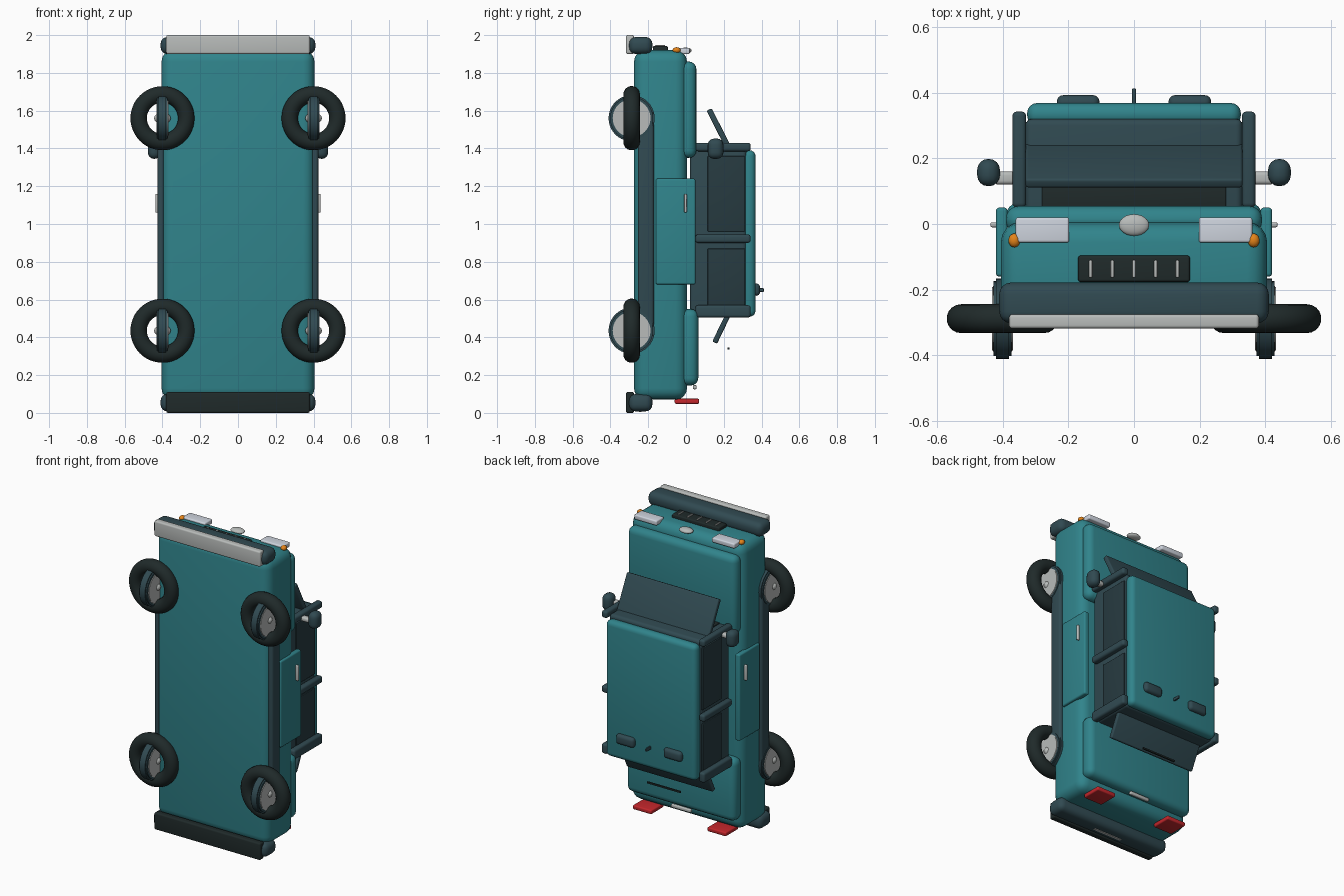
import bpy, bmesh, math
from mathutils import Matrix, Vector

cube = bpy.data.objects.get("Cube")
if cube:
    bpy.data.objects.remove(cube, do_unlink=True)


def material(name, r, g, b):
    m = bpy.data.materials.new(name)
    m.use_nodes = True
    m.diffuse_color = (r, g, b, 1)
    m.node_tree.nodes["Principled BSDF"].inputs["Base Color"].default_value = (r, g, b, 1)
    return m


TEAL = material("teal paint", 0.03, 0.23, 0.26)
SLATE = material("slate trim", 0.03, 0.068, 0.083)
GLASS = material("dark glass", 0.02, 0.043, 0.052)
BLACK = material("black rubber", 0.014, 0.023, 0.023)
CHROME = material("chrome", 0.48, 0.5, 0.49)
LAMP = material("lamp white", 0.62, 0.66, 0.73)
RED = material("red lamp", 0.55, 0.02, 0.025)
ORANGE = material("orange lamp", 0.78, 0.23, 0.01)


def finish(name, bm, mat, spot=(0, 0, 0), rot=None):
    if rot:
        bm.transform(rot)
    bmesh.ops.recalc_face_normals(bm, faces=bm.faces)
    me = bpy.data.meshes.new(name)
    bm.to_mesh(me)
    bm.free()
    me.materials.append(mat)
    ob = bpy.data.objects.new(name, me)
    ob.location = spot
    bpy.context.collection.objects.link(ob)
    bpy.ops.object.select_all(action="DESELECT")
    ob.select_set(True)
    bpy.context.view_layer.objects.active = ob
    bpy.ops.object.shade_smooth_by_angle(angle=math.radians(35))
    return ob


def box(name, mat, x, y, z, bevel=0.0, tilt=0.0):
    """Rounded box from min/max ranges, tilted about x."""
    bm = bmesh.new()
    bmesh.ops.create_cube(bm, size=1)
    size = Vector([r[1] - r[0] for r in (x, y, z)])
    bmesh.ops.scale(bm, vec=size, verts=bm.verts)
    if bevel:
        bmesh.ops.bevel(bm, geom=bm.edges[:], offset=min(bevel, min(size) * 0.48),
                        segments=4, profile=0.5, affect="EDGES")
    return finish(name, bm, mat, [sum(r) / 2 for r in (x, y, z)], Matrix.Rotation(tilt, 4, "X"))


def pair(name, mat, x, y, z, bevel=0.0):
    for side, s in (("left", 1), ("right", -1)):
        box(f"{side}_{name}", mat, sorted((s * x[0], s * x[1])), y, z, bevel)


def ball(name, mat, spot, radii):
    bm = bmesh.new()
    bmesh.ops.create_uvsphere(bm, u_segments=24, v_segments=14, radius=1)
    bmesh.ops.scale(bm, vec=radii, verts=bm.verts)
    finish(name, bm, mat, spot)


def disc(name, mat, spot, radius, depth, bevel):
    """Cylinder lying along x."""
    bm = bmesh.new()
    bmesh.ops.create_cone(bm, cap_ends=True, segments=40, radius1=radius, radius2=radius, depth=depth)
    rims = [e for e in bm.edges if abs(e.verts[0].co.z - e.verts[1].co.z) < 1e-5]
    bmesh.ops.bevel(bm, geom=rims, offset=bevel, segments=2, affect="EDGES")
    finish(name, bm, mat, spot, Matrix.Rotation(math.pi / 2, 4, "Y"))


def ring(name, mat, spot, major, minor):
    """Torus lying in the xz plane, made by spinning a circle."""
    bm = bmesh.new()
    bmesh.ops.create_circle(bm, segments=18, radius=minor,
                            matrix=Matrix.Translation((major, 0, 0)))
    bmesh.ops.rotate(bm, verts=bm.verts, matrix=Matrix.Rotation(math.pi / 2, 3, "X"))
    bmesh.ops.spin(bm, geom=bm.edges[:], axis=(0, 0, 1), cent=(0, 0, 0),
                   angle=math.tau, steps=48, use_merge=True)
    bmesh.ops.remove_doubles(bm, verts=bm.verts, dist=1e-5)
    finish(name, bm, mat, spot, Matrix.Rotation(math.pi / 2, 4, "X"))


# Body shell
box("lower_body", TEAL, (-.405, .405), (-.275, .005), (.07, 1.92), .06)
box("hood", TEAL, (-.39, .39), (-.03, .055), (1.35, 1.86), .04)
box("trunk", TEAL, (-.39, .39), (-.03, .065), (.145, .55), .04)
pair("door", TEAL, (.385, .42), (-.16, .05), (.68, 1.24), .01)
pair("door_handle", CHROME, (.415, .437), (-.01, .005), (1.06, 1.16), .006)
pair("sill", SLATE, (.39, .425), (-.255, -.17), (.4, 1.6), .015)

# Cabin
box("cabin", SLATE, (-.33, .33), (.02, .32), (.51, 1.41), .02)
box("roof", TEAL, (-.325, .325), (.3, .368), (.51, 1.39), .03)
for label, z0, z1 in (("front", .96, 1.36), ("rear", .56, .87)):
    pair(f"{label}_window", GLASS, (.325, .338), (.115, .31), (z0, z1), .004)
for label, z0, z1 in (("front", 1.385, 1.43), ("middle", .9, .945), ("rear", .505, .57)):
    pair(f"{label}_pillar", SLATE, (.328, .37), (.05, .342), (z0, z1), .014)
box("windshield", SLATE, (-.33, .33), (.165, .195), (1.365, 1.62), .008, tilt=.47)
box("rear_glass", SLATE, (-.31, .31), (.19, .218), (.36, .6), .008, tilt=-.45)
box("cowl_panel", BLACK, (-.28, .28), (.05, .115), (1.4, 1.415), .004)
box("rear_wiper", BLACK, (-.12, .12), (.22, .23), (.335, .345))

# Roof vents and aerial
pair("roof_vent", SLATE, (.105, .235), (.35, .392), (.62, .685), .03)
box("aerial", SLATE, (-.006, .006), (.36, .412), (.64, .66), .004)

# Mirrors
pair("mirror_arm", CHROME, (.36, .425), (.12, .16), (1.38, 1.41), .012)
pair("mirror", SLATE, (.408, .477), (.115, .198), (1.345, 1.452), .033)

# Bumpers
for label, z0, z1, e0, e1, mat in (("front", 1.9, 1.99, 1.9, 2.0, CHROME),
                                   ("rear", .008, .1, 0, .11, BLACK)):
    box(f"{label}_bumper", SLATE, (-.41, .41), (-.302, -.178), (z0, z1), .036)
    box(f"{label}_bumper_strip", mat, (-.38, .38), (-.318, -.275), (e0, e1), .01)
box("rear_plate", CHROME, (-.1, .1), (-.25, -.235), (.004, .012))

# Nose: lamps, badge and grille
pair("headlamp", LAMP, (.197, .36), (-.057, .02), (1.9, 1.932), .008)
for side, s in (("left", 1), ("right", -1)):
    ball(f"{side}_indicator", ORANGE, (s * .364, -.05, 1.92), (.018, .021, .016))
ball("nose_badge", CHROME, (0, -.003, 1.918), (.046, .033, .016))
box("grille", BLACK, (-.17, .17), (-.176, -.096), (1.9, 1.942), .008)
for i in range(-2, 3):
    box(f"grille_bar_{i + 3}", CHROME, (i * .066 - .005, i * .066 + .005),
        (-.163, -.11), (1.935, 1.948), .004)

# Tail lamps and trunk handle
pair("tail_lamp", RED, (.2, .335), (-.06, .07), (.048, .075), .008)
box("trunk_handle", CHROME, (-.07, .07), (.036, .056), (.125, .147), .006)

# Wheels
for label, z in (("front", 1.56), ("rear", .435)):
    for side, s in (("left", 1), ("right", -1)):
        name = f"{label}_{side}"
        at = (s * .4, -.288, z)
        ring(f"{name}_tyre", BLACK, at, .126, .044)
        disc(f"{name}_rim", SLATE, at, .122, .056, .008)
        disc(f"{name}_hubcap", CHROME, at, .1, .064, .003)
        ball(f"{name}_hub", CHROME, at, (.044, .03, .03))
